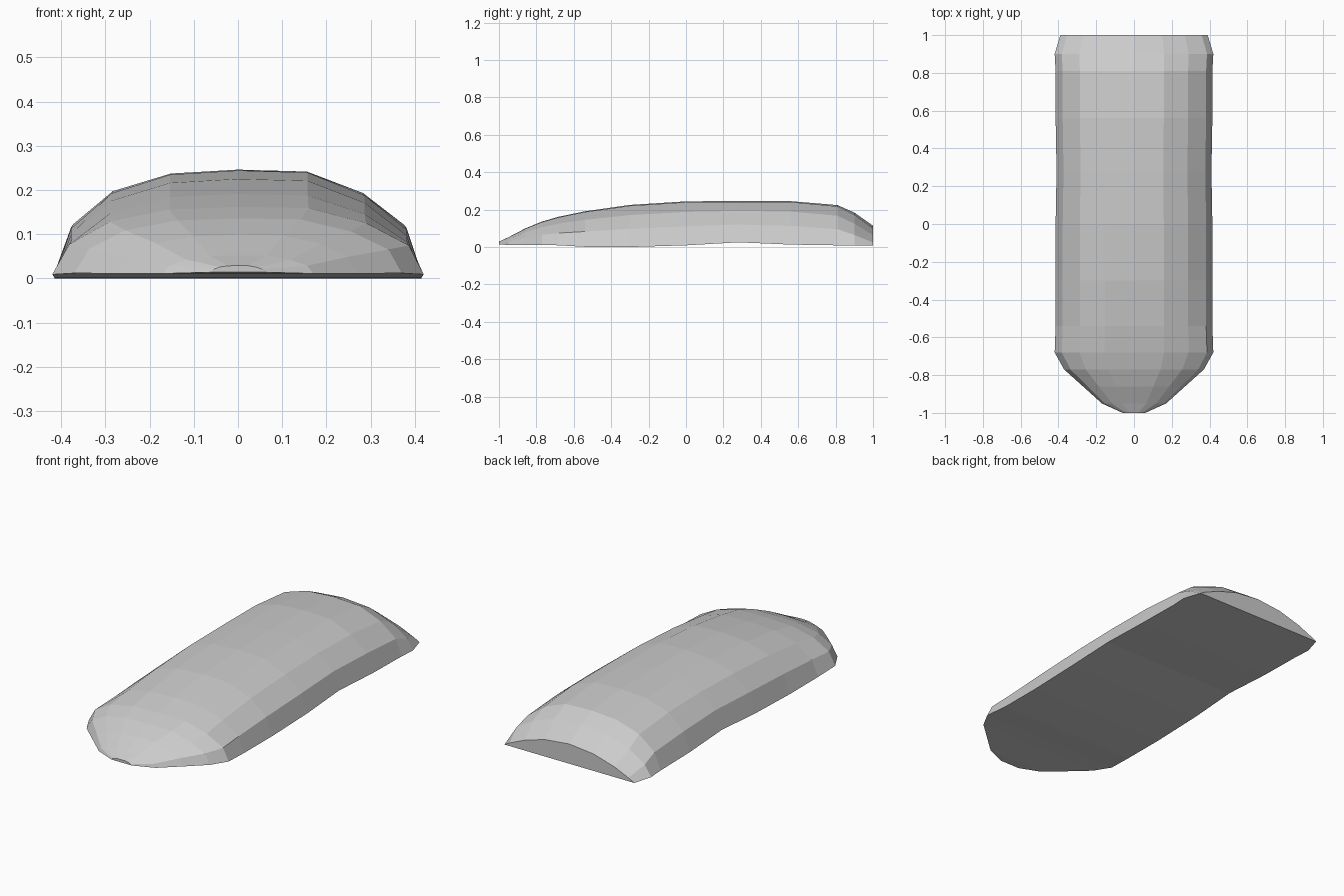
import bpy, bmesh

if "Cube" in bpy.data.objects:
    bpy.data.objects.remove(bpy.data.objects["Cube"])

# Unit arch profile: across, height, and flatter height used at the rear end
ARCH = [(-1, 0, 0), (-.91, .44, .17), (-.69, .78, .52), (-.37, .96, .86), (0, 1, 1),
        (.38, .98, .86), (.69, .76, .52), (.92, .43, .16), (1, 0, 0)]

# Stations along the length: y, half width, bottom z, top z, blend to rear profile
STATIONS = [
    (-1.0, .06, .015, .03, 0),
    (-.95, .17, .012, .053, 0),
    (-.86, .27, .012, .10, 0),
    (-.77, .37, .013, .137, 0),
    (-.68, .42, .010, .163, 0),
    (-.54, .415, .002, .192, 0),
    (-.30, .415, .001, .226, 0),
    (0.0, .415, .010, .245, 0),
    (.28, .41, .026, .247, 0),
    (.56, .415, .014, .246, 0),
    (.81, .415, .010, .225, .1),
    (.90, .42, .009, .185, .4),
    (1.0, .39, .008, .115, 1),
]

# Shell lofted through the arched sections, closed underneath and at both ends
bm = bmesh.new()
rings = []
for y, w, z0, z1, t in STATIONS:
    rings.append([bm.verts.new((u * w, y, z0 + (z1 - z0) * (a * (1 - t) + b * t)))
                  for u, a, b in ARCH])
for r, s in zip(rings, rings[1:]):
    for i in range(len(ARCH) - 1):
        bm.faces.new((r[i], s[i], s[i + 1], r[i + 1]))
    bm.faces.new((r[0], r[-1], s[-1], s[0]))
bm.faces.new(rings[0])
bm.faces.new(rings[-1][::-1])
bmesh.ops.recalc_face_normals(bm, faces=bm.faces)

mesh = bpy.data.meshes.new("curved_shell")
bm.to_mesh(mesh)
bm.free()
shell = bpy.data.objects.new("curved_shell", mesh)
bpy.context.collection.objects.link(shell)
# Settle the lowest edge on the floor
low = min(v.co.z for v in mesh.vertices)
for v in mesh.vertices:
    v.co.z -= low
